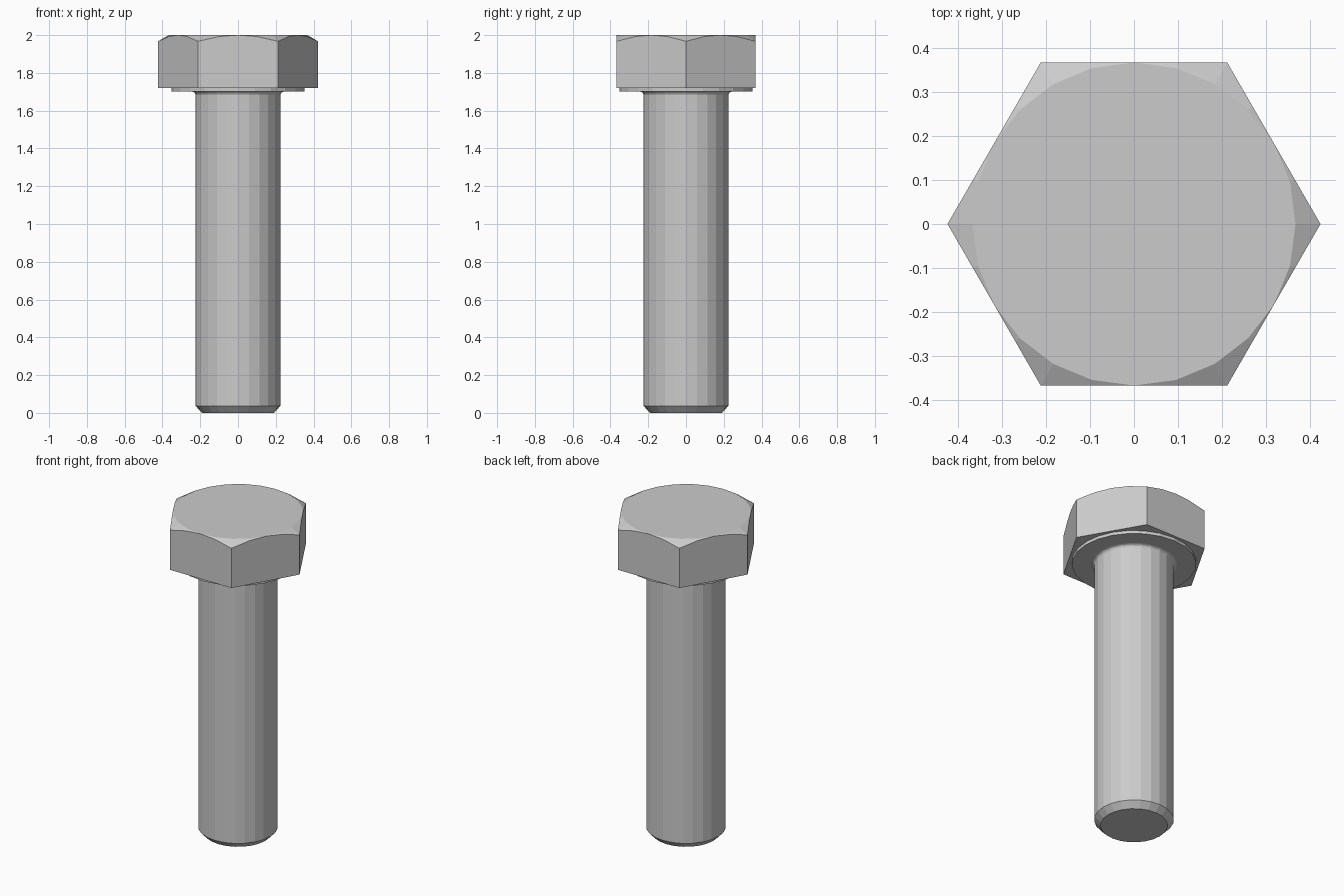
import bpy, bmesh
from math import sin, cos, tan, pi, radians

if "Cube" in bpy.data.objects:
    bpy.data.objects.remove(bpy.data.objects["Cube"])

SIDES = 24
APOTHEM = 0.367
HEAD_BOTTOM, TOP = 1.72, 2.0


def finish(bm, name):
    bmesh.ops.recalc_face_normals(bm, faces=bm.faces)
    mesh = bpy.data.meshes.new(name)
    bm.to_mesh(mesh)
    bm.free()
    obj = bpy.data.objects.new(name, mesh)
    bpy.context.collection.objects.link(obj)
    return obj


def polar(r, a, z):
    return (r * cos(a), r * sin(a), z)


def lathe(name, profile):
    bm = bmesh.new()
    rings = [[bm.verts.new(polar(r, 2 * pi * k / SIDES, z)) for k in range(SIDES)]
             for r, z in profile]
    for low, high in zip(rings, rings[1:]):
        for k in range(SIDES):
            n = (k + 1) % SIDES
            bm.faces.new((low[k], low[n], high[n], high[k]))
    bm.faces.new(rings[0][::-1])
    bm.faces.new(rings[-1])
    return finish(bm, name)


# Hexagonal head: hull of the base hexagon, the 30 degree chamfer curve and the top circle
bm = bmesh.new()
for k in range(6):
    bm.verts.new(polar(APOTHEM / cos(pi / 6), k * pi / 3, HEAD_BOTTOM))
for k in range(SIDES):
    a = 2 * pi * k / SIDES
    r = APOTHEM / cos(a % (pi / 3) - pi / 6)
    bm.verts.new(polar(APOTHEM, a, TOP))
    if r > APOTHEM + 1e-4:
        bm.verts.new(polar(r, a, TOP - (r - APOTHEM) * tan(pi / 6)))
bmesh.ops.convex_hull(bm, input=bm.verts[:])
bmesh.ops.dissolve_limit(bm, angle_limit=radians(0.5), verts=bm.verts[:], edges=bm.edges[:])
finish(bm, "hex_head")

# Shank with chamfered tip, fillet under the head and round bearing face
lathe("shank_and_bearing_face", [
    (0.19, 0), (0.225, 0.037), (0.225, 1.683), (0.228, 1.692),
    (0.234, 1.698), (0.243, 1.701), (0.351, 1.701), (0.351, HEAD_BOTTOM)])
